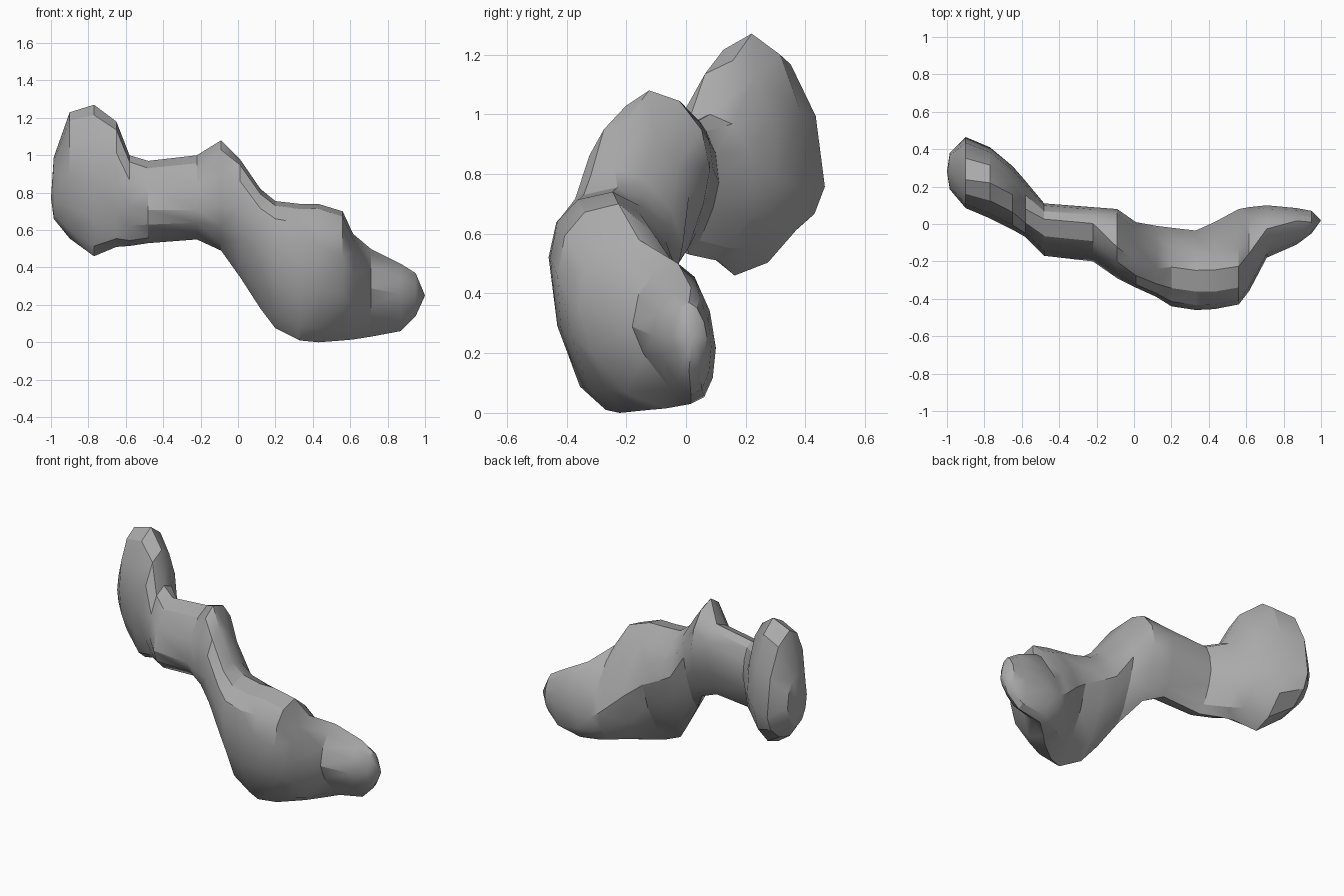
import bpy
import bmesh
import math
from mathutils import Vector

default = bpy.data.objects.get("Cube")
if default:
    bpy.data.objects.remove(default, do_unlink=True)

# Each section: x, front y, back y, bottom z, top z,
# then the shift of its crest, foot, front and back points (share of half size)
TALL_END = [
    (-.985, .185, .38, .66, .99, 0, 0, 0, -.1),
    (-.9, .085, .465, .555, 1.23, -.2, -.2, 0, -.4),
    (-.77, .03, .41, .46, 1.27, 0, -.3, 0, -.3),
    (-.65, -.03, .31, .51, 1.18, .1, -.2, 0, -.2),
    (-.58, -.07, .23, .515, 1.0, 0, 0, -.1, 0),
]
NECK = [
    (-.48, -.17, .11, .53, .97, .4, .3, -.2, .1),
    (-.22, -.2, .09, .55, 1.0, .4, .4, -.3, .2),
    (-.09, -.29, .08, .49, 1.08, -.1, .4, -.2, .1),
]
WAIST = [
    (.01, -.34, .01, .35, .98, -.2, .2, .2, .2),
    (.12, -.39, -.01, .18, .82, -.2, .1, .3, .2),
    (.2, -.44, -.02, .075, .755, 0, 0, .4, .3),
    (.33, -.46, -.035, .01, .74, 0, -.1, .4, .2),
]
BROAD_LOBE = [
    (.43, -.455, .01, .0, .74, -.1, 0, .4, 0),
    (.56, -.43, .08, .01, .7, -.2, .2, .3, -.3),
    (.615, -.36, .09, .015, .58, -.1, .3, .2, -.3),
]
SMALL_END = [
    (.71, -.18, .1, .03, .5, .1, .4, .1, -.2),
    (.87, -.11, .085, .06, .42, .3, .3, .1, -.1),
    (.95, -.05, .07, .14, .37, 0, 0, 0, 0),
]

# Bluntness of the four quarters: upper back, upper front, lower front, lower back
# (under 1 is boxy, 1 is round, near 2 is a straight slope)
REGIONS = [
    (TALL_END, (1, 1, 1, 1.15)),
    (NECK, (1, 1.1, 1.2, 1.5)),
    (WAIST, (1.2, .9, 1.15, 1.5)),
    (BROAD_LOBE, (1.5, .85, 1.15, 1)),
    (SMALL_END, (1.2, 1, 1.5, .9)),
]


def outline(section, bluntness):
    """Section through four extreme points, with two points between each pair."""
    x, front, back, low, high, crest, foot, front_lift, back_lift = section
    y, z = (front + back) / 2, (low + high) / 2
    half_y, half_z = (back - front) / 2, (high - low) / 2
    tips = [
        Vector((x, back, z + back_lift * half_z)),
        Vector((x, y + crest * half_y, high)),
        Vector((x, front, z + front_lift * half_z)),
        Vector((x, y + foot * half_y, low)),
    ]
    points = []
    for i, tip in enumerate(tips):
        following = tips[(i + 1) % 4]
        side, peak = (tip, following) if i % 2 == 0 else (following, tip)
        corner = Vector((x, side.y, peak.z))
        for step in range(3):
            angle = math.radians(30 * step)
            toward = math.sin(angle) ** bluntness[i]
            away = math.cos(angle) ** bluntness[i]
            points.append(corner + (tip - corner) * (1 - toward)
                          + (following - corner) * (1 - away))
    return points


def loft(name, regions, start, end, material):
    """Skin the sections and close both ends with a fan."""
    bm = bmesh.new()
    rings = [[bm.verts.new(p) for p in outline(section, bluntness)]
             for sections, bluntness in regions for section in sections]
    count = len(rings[0])
    first, last = bm.verts.new(start), bm.verts.new(end)
    for i in range(count):
        j = (i + 1) % count
        bm.faces.new((first, rings[0][i], rings[0][j]))
        bm.faces.new((last, rings[-1][j], rings[-1][i]))
        for a, b in zip(rings, rings[1:]):
            bm.faces.new((a[i], b[i], b[j], a[j]))
    bmesh.ops.triangulate(bm, faces=bm.faces[:])
    bmesh.ops.recalc_face_normals(bm, faces=bm.faces[:])
    mesh = bpy.data.meshes.new(name)
    bm.to_mesh(mesh)
    bm.free()
    mesh.materials.append(material)
    obj = bpy.data.objects.new(name, mesh)
    bpy.context.collection.objects.link(obj)
    return obj


# Plain grey stone
stone = bpy.data.materials.new("stone_grey")
stone.use_nodes = True
grey = (.4, .4, .4, 1)
stone.diffuse_color = grey
stone.node_tree.nodes["Principled BSDF"].inputs["Base Color"].default_value = grey

# One continuous rock body
rock = loft("rock_body", REGIONS, (-1, .28, .77), (1, .02, .25), stone)
bpy.ops.object.select_all(action="DESELECT")
rock.select_set(True)
bpy.context.view_layer.objects.active = rock
bpy.ops.object.shade_smooth_by_angle(angle=math.radians(30))
